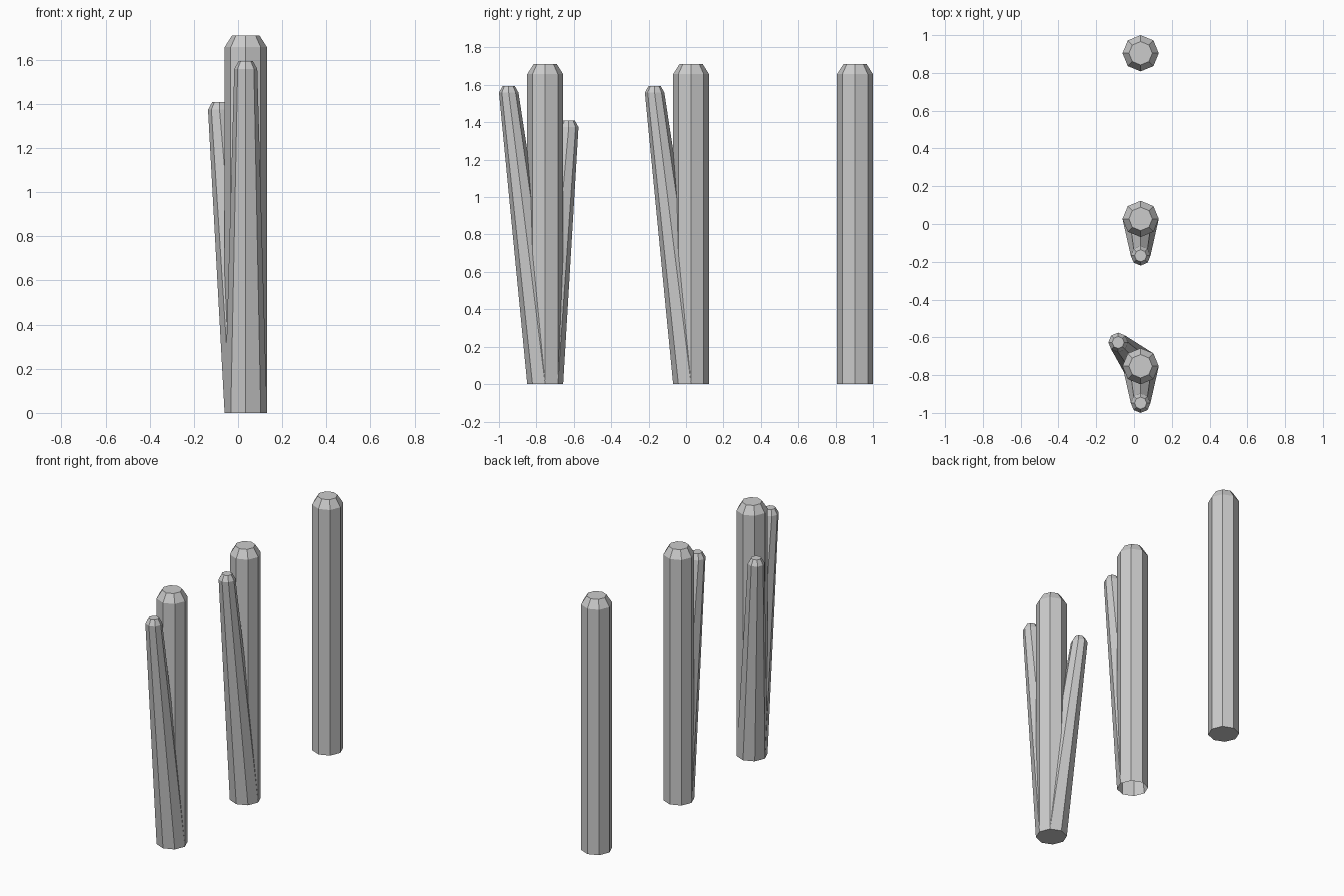
import bpy, bmesh
from math import cos, sin, pi

if "Cube" in bpy.data.objects:
    bpy.data.objects.remove(bpy.data.objects["Cube"])

SIDES = 8
X = 0.035          # all posts stand in one line along y
BASE_R = 0.096     # shared base radius of trunks and branches


def make_stalk(name, rings, cap_bottom):
    """Loft flat-shaded octagons; each ring is (x, y, z, radius)."""
    bm = bmesh.new()
    loops = []
    for x, y, z, r in rings:
        loops.append([bm.verts.new((x + r * cos(2 * pi * i / SIDES),
                                    y + r * sin(2 * pi * i / SIDES), z))
                      for i in range(SIDES)])
    for a, b in zip(loops, loops[1:]):
        for i in range(SIDES):
            j = (i + 1) % SIDES
            bm.faces.new((a[i], a[j], b[j], b[i]))
    bm.faces.new(loops[-1])
    if cap_bottom:
        bm.faces.new(loops[0][::-1])
    mesh = bpy.data.meshes.new(name)
    bm.to_mesh(mesh)
    bm.free()
    obj = bpy.data.objects.new(name, mesh)
    bpy.context.collection.objects.link(obj)
    return obj


def trunk(name, y, cap_bottom=True):
    make_stalk(name, [(X, y, 0, BASE_R), (X, y, 1.657, BASE_R),
                      (X, y, 1.711, 0.062)], cap_bottom)


def branch(name, y, dx, dy, top):
    # starts on the trunk's base outline, leans outward and tapers
    make_stalk(name, [(X, y, 0, BASE_R),
                      (X + dx, y + dy, top - 0.036, 0.052),
                      (X + dx, y + dy, top, 0.032)], False)


# Single post at the back
trunk("back_post", 0.904)

# Middle post with one leaning branch, open underneath
trunk("middle_post", 0.027, cap_bottom=False)
branch("middle_front_branch", 0.027, 0, -0.195, 1.595)

# Front post with two leaning branches
trunk("front_post", -0.753)
branch("front_front_branch", -0.753, 0, -0.195, 1.595)
branch("front_rear_branch", -0.753, -0.119, 0.126, 1.41)
